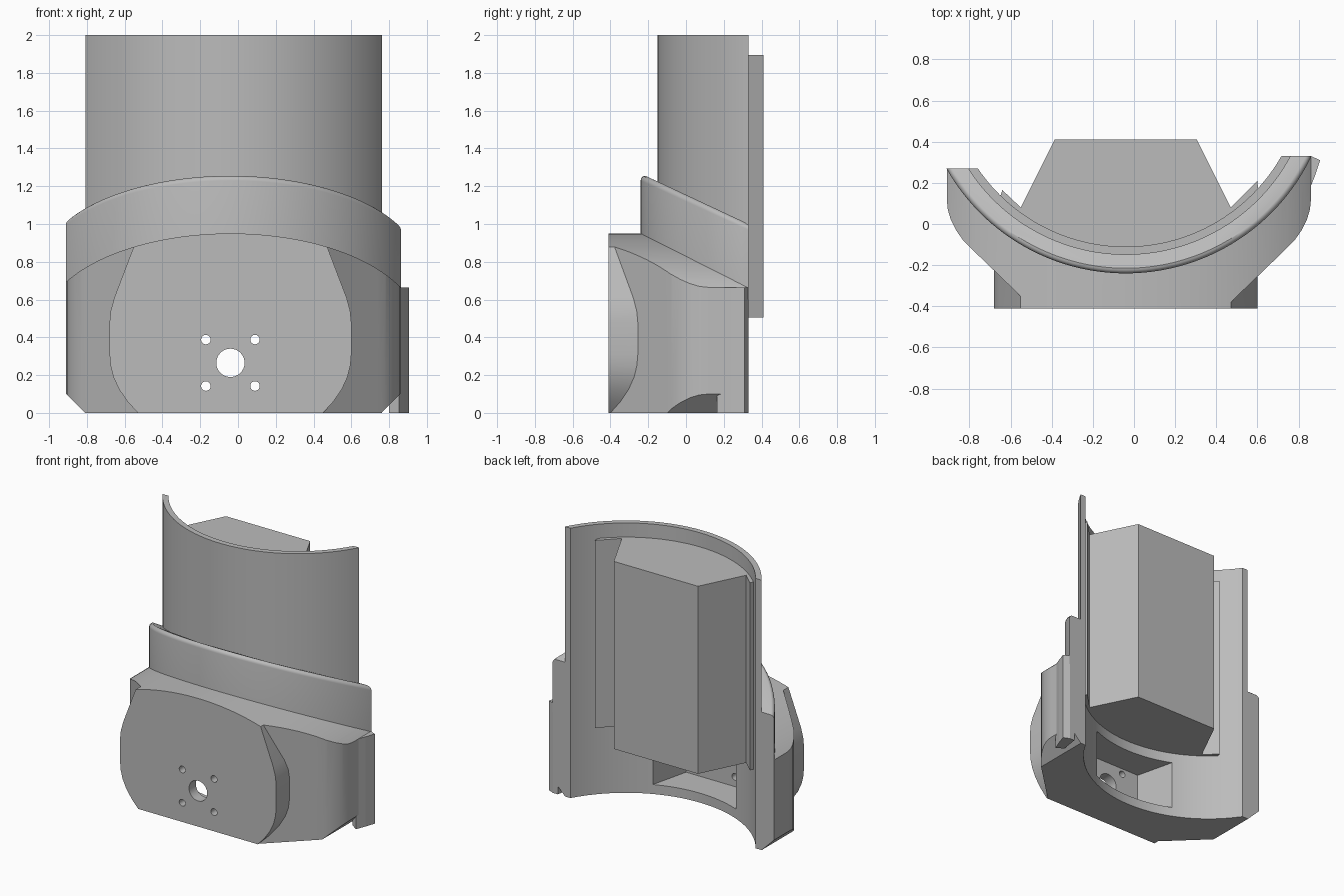
import bpy
import bmesh
from math import sin, cos, acos, sqrt, radians

if "Cube" in bpy.data.objects:
    bpy.data.objects.remove(bpy.data.objects["Cube"])

CX, CY = -0.04, 0.76          # axis of the curved shell
BACK_R, BACK_L = 0.27, 0.33   # where the shell is cut off at -x and +x

grey = bpy.data.materials.new("plain grey")
grey.use_nodes = True
grey.diffuse_color = (0.5, 0.5, 0.5, 1)
grey.node_tree.nodes["Principled BSDF"].inputs["Base Color"].default_value = (0.5, 0.5, 0.5, 1)


def prism(name, outline, low, high, axis="z"):
    """Extrude an outline along z (outline in x, y) or along y (outline in x, z)."""
    bm = bmesh.new()
    def place(p, d):
        return (p[0], p[1], d) if axis == "z" else (p[0], d, p[1])
    bottom = [bm.verts.new(place(p, low)) for p in outline]
    top = [bm.verts.new(place(p, high)) for p in outline]
    bm.faces.new(bottom)
    bm.faces.new(top)
    for i in range(len(outline)):
        j = (i + 1) % len(outline)
        bm.faces.new((bottom[i], bottom[j], top[j], top[i]))
    bmesh.ops.recalc_face_normals(bm, faces=bm.faces)
    mesh = bpy.data.meshes.new(name)
    bm.to_mesh(mesh)
    bm.free()
    mesh.materials.append(grey)
    obj = bpy.data.objects.new(name, mesh)
    bpy.context.collection.objects.link(obj)
    return obj


def select(obj):
    bpy.ops.object.select_all(action="DESELECT")
    obj.select_set(True)
    bpy.context.view_layer.objects.active = obj


def combine(obj, other, operation, keep=False):
    mod = obj.modifiers.new("combine", "BOOLEAN")
    mod.operation, mod.object, mod.solver = operation, other, "EXACT"
    select(obj)
    bpy.ops.object.modifier_apply(modifier=mod.name)
    if not keep:
        bpy.data.objects.remove(other)


def smooth(obj, angle=25):
    select(obj)
    bpy.ops.object.shade_smooth_by_angle(angle=radians(angle))


def arc(r, steps=64):
    """Front arc of radius r, from the -x end to the +x end."""
    a, b = -acos((CY - BACK_R) / r), acos((CY - BACK_L) / r)
    ts = [a + (b - a) * i / steps for i in range(steps + 1)]
    return [(CX + r * sin(t), CY - r * cos(t)) for t in ts]


def circle(x, y, r, n):
    return [(x + r * cos(6.28319 * i / n), y + r * sin(6.28319 * i / n)) for i in range(n)]


def mirrored(half, centre):
    return half + [(2 * centre - x, v) for x, v in reversed(half)]


def roof(x):
    """Height of the body's arched top."""
    d = min(abs(x - CX), 0.91)
    return 0.95 - 0.505 * (1 - sqrt(1 - d * d))


# Body: rounded footprint plus front plate, trimmed to the arched silhouette
side = [(-0.885, 0.12), (-0.88, 0.07), (-0.865, 0.02), (-0.84, -0.03),
        (-0.805, -0.08), (-0.76, -0.125), (-0.475, -0.4)]
side = [(x - 0.025, y) for x, y in side]
half_turn = [(-x - 0.05, y) for x, y in reversed(side)]
footprint = [(-0.6, BACK_R), (-0.91, BACK_R)] + side + half_turn + [(0.86, BACK_L), (0.6, BACK_L)]
body = prism("body", footprint, -0.1, 1.1)

plate_half = [(-0.45, -0.1), (-0.53, 0), (-0.585, 0.06), (-0.63, 0.125), (-0.66, 0.19), (-0.675, 0.25),
              (-0.68, 0.31), (-0.68, 0.48), (-0.674, 0.54), (-0.655, 0.61), (-0.51, 0.99)]
combine(body, prism("front_plate", mirrored(plate_half, CX), -0.41, -0.2, "y"), "UNION")

xs = [0.87 - 1.79 * i / 64 for i in range(65)]
silhouette = [(-0.92, 0.11), (-0.81, 0), (0.76, 0), (0.87, 0.11)] + [(x, roof(x)) for x in xs]
combine(body, prism("silhouette", silhouette, -0.6, 0.6, "y"), "INTERSECT")
combine(body, prism("bore", circle(CX, CY, 0.9, 160), -0.3, 1.5), "DIFFERENCE")

# Tall thin shell
shell = prism("shell", arc(0.91) + arc(0.87)[::-1], 0, 2)

# Pocket behind the front plate, open to the inside
pocket = prism("pocket", mirrored([(-0.41, 0.08), (-0.31, -0.33)], CX), 0.07, 0.43)
pocket.hide_render = True
combine(shell, pocket, "DIFFERENCE", keep=True)
combine(body, pocket, "DIFFERENCE")

# Shaft hole and four screw holes
holes = [(CX, 0.265, 0.075)] + [(CX + sx * 0.13, 0.265 + sz * 0.123, 0.025)
                                for sx in (-1, 1) for sz in (-1, 1)]
for x, z, r in holes:
    combine(body, prism("hole", circle(x, z, r, 32), -0.6, -0.25, "y"), "DIFFERENCE")
smooth(body)
smooth(shell)

# Collar with sloping top and rounded outer rim
collar = prism("collar", arc(1.0) + arc(0.9)[::-1], 0.6, 1.25)
bm = bmesh.new()
bm.from_mesh(collar.data)
for v in bm.verts:
    if v.co.z > 1:
        v.co.z = 1.255 - 0.456 * (v.co.y + 0.24)


def on_rim(v):
    return v.co.z > 0.9 and (v.co.x - CX) ** 2 + (v.co.y - CY) ** 2 > 0.95


rim = [e for e in bm.edges if all(on_rim(v) for v in e.verts)]
bmesh.ops.bevel(bm, geom=rim, offset=0.025, segments=4, profile=0.5, affect="EDGES")
bm.to_mesh(collar.data)
bm.free()
smooth(collar, 35)

# Side flange at the +x end
prism("side_flange", [(0.82, BACK_L), (0.86, BACK_L), (0.905, 0.31), (0.88, 0.235),
                      (0.852, 0.165), (0.8, 0.2)], 0, 0.665)

# Inner block with its angled seats against the shell
seat = [(x, y) for x, y in arc(0.89) if -0.66 < x < 0.61]
block = [(0.6, 0.21), (0.47, 0.08), (0.305, 0.41), (-0.385, 0.41), (-0.55, 0.08), (-0.64, 0.165)]
prism("inner_block", seat + block, 0.505, 1.895)
